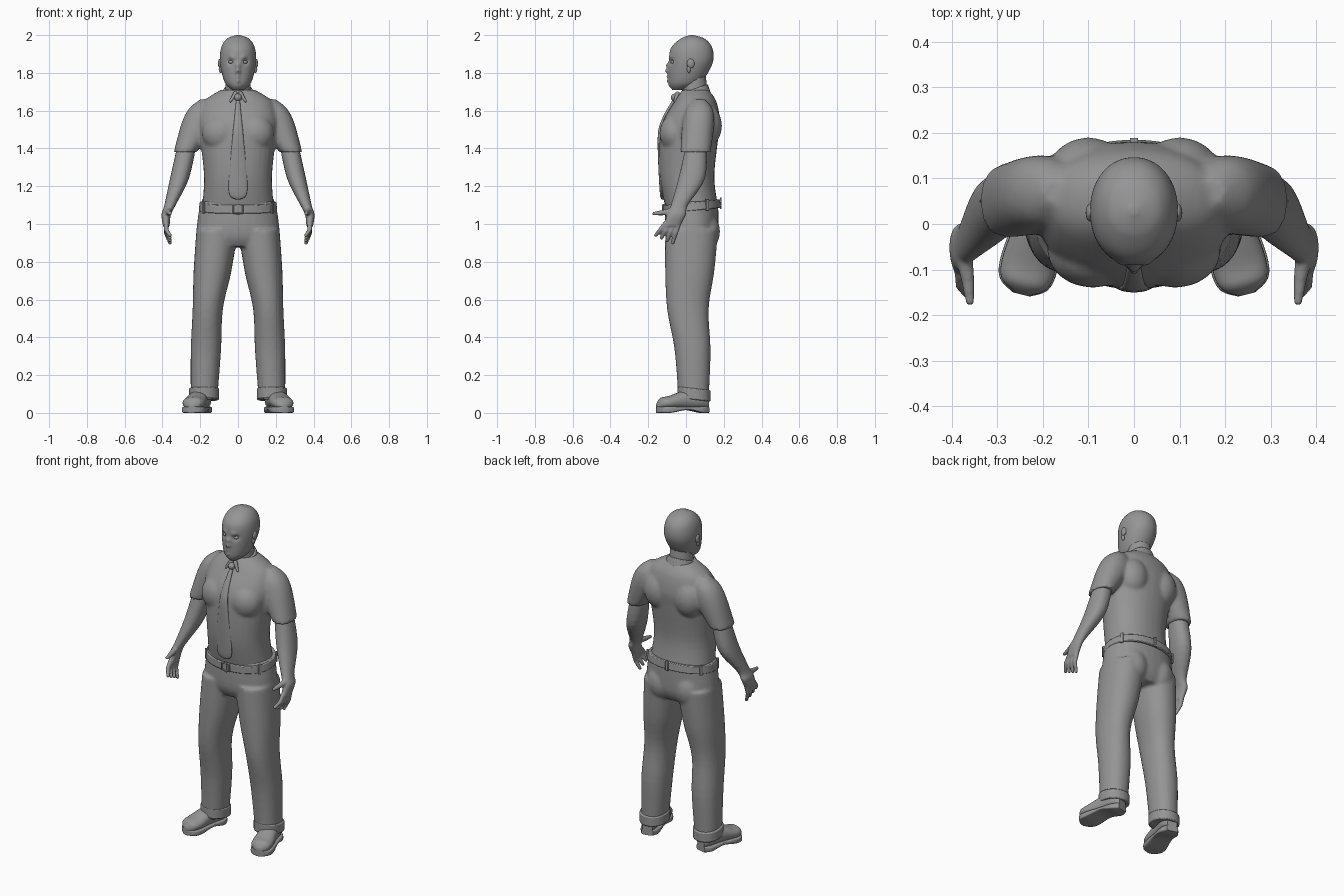
import bpy, bmesh, math
from mathutils import Vector, Matrix

if "Cube" in bpy.data.objects:
    bpy.data.objects.remove(bpy.data.objects["Cube"])

clay = bpy.data.materials.new("clay_grey")
clay.use_nodes = True
clay.diffuse_color = (*[0.3] * 3, 1)
clay.node_tree.nodes["Principled BSDF"].inputs["Base Color"].default_value = clay.diffuse_color


def outline(angle, square):
    """Point on a unit circle, pushed toward a square as the exponent grows."""
    def bulge(value):
        return math.copysign(abs(value) ** (2 / square), value)
    return bulge(math.cos(angle)), bulge(math.sin(angle))


def smooth_path(keys, steps):
    """Catmull-Rom curve through the key cross-sections."""
    keys = [keys[0], *keys, keys[-1]]
    path = []
    for before, start, end, after in zip(keys, keys[1:], keys[2:], keys[3:]):
        leave, arrive = (end - before) / 2, (after - start) / 2
        for step in range(steps):
            t = step / steps
            blend = t * t * (3 - 2 * t)
            path.append(start.lerp(end, blend) + leave * t * (1 - t) ** 2 - arrive * t * t * (1 - t))
    return path + [keys[-1]]


def loft(bm, rings, segments=32, square=2.2, steps=5, tilt=0, matrix=Matrix()):
    """Skin cross-sections given as (height, half width, front, back, optional centre x)."""
    keys = [Vector((*ring, 0)[:5]) for ring in rings]
    loops = []
    for height, width, front, back, centre in smooth_path(keys, steps):
        loop = []
        for index in range(segments):
            u, v = outline(math.tau * index / segments, square)
            depth = (front + back) / 2 + (back - front) / 2 * v
            point = Vector((centre + width * u, depth, height + tilt * v))
            loop.append(bm.verts.new(matrix @ point))
        loops.append(loop)
    for low, high in zip(loops, loops[1:]):
        for index in range(segments):
            bm.faces.new((low[index - 1], low[index], high[index], high[index - 1]))
    bm.faces.new(loops[0])
    bm.faces.new(loops[-1])


def blob(bm, centre, size):
    matrix = Matrix.Translation(centre) @ Matrix.Diagonal((*size, 1))
    bmesh.ops.create_uvsphere(bm, u_segments=24, v_segments=16, radius=1, matrix=matrix)


def limb(bm, points, thick, thin):
    """Tapered round segments with ball joints."""
    points = [Vector(point) for point in points]
    last = len(points) - 1
    radii = [thick + (thin - thick) * index / last for index in range(last + 1)]
    for point, radius in zip(points, radii):
        blob(bm, point, [radius] * 3)
    for start, end, wide, narrow in zip(points, points[1:], radii, radii[1:]):
        along = end - start
        matrix = Matrix.Translation((start + end) / 2) @ along.to_track_quat("Z", "Y").to_matrix().to_4x4()
        bmesh.ops.create_cone(bm, cap_ends=True, segments=16, radius1=wide, radius2=narrow,
                              depth=along.length, matrix=matrix)


def box(bm, centre, size, turn=0):
    matrix = Matrix.Translation(centre) @ Matrix.Rotation(turn, 4, "Z") @ Matrix.Diagonal((*size, 1))
    bmesh.ops.create_cube(bm, size=1, matrix=matrix)


def finish(bm, name, mirror=False, voxel=0, bevel=0):
    """Turn the mesh into a shaded object, optionally mirrored, blended or bevelled."""
    bmesh.ops.recalc_face_normals(bm, faces=bm.faces)
    mesh = bpy.data.meshes.new(name)
    bm.to_mesh(mesh)
    bm.free()
    mesh.materials.append(clay)
    obj = bpy.data.objects.new(name, mesh)
    bpy.context.collection.objects.link(obj)
    bpy.ops.object.select_all(action="DESELECT")
    obj.select_set(True)
    bpy.context.view_layer.objects.active = obj
    bpy.ops.object.shade_smooth_by_angle(angle=math.radians(45))
    if mirror:
        obj.modifiers.new("Mirror", "MIRROR").use_mirror_merge = False
    if voxel:
        remesh = obj.modifiers.new("Blend", "REMESH")
        remesh.mode = "VOXEL"
        remesh.voxel_size = voxel
        remesh.use_smooth_shade = True
        relax = obj.modifiers.new("Relax", "SMOOTH")
        relax.iterations = 3
    if bevel:
        rounding = obj.modifiers.new("Rounding", "BEVEL")
        rounding.width = bevel
        rounding.segments = 2


# Head, with facial relief pushed into the front of the skull
head = bmesh.new()
loft(head, [(1.71, .03, -.07, 0), (1.75, .07, -.09, .08), (1.85, .095, -.09, .14),
            (1.93, .09, -.08, .14), (1.98, .06, -.03, .1), (2, .01, .02, .04)],
     segments=112, square=2.1, steps=12)
relief = {"socket": (.04, 1.86, -.015, .015), "brow": (.03, 1.88, .007, .015),
          "bridge": (0, 1.84, .015, .015), "nose": (0, 1.81, .02, .013),
          "upper lip": (0, 1.78, .01, .01), "lower lip": (0, 1.757, .01, .01),
          "chin": (0, 1.73, .006, .02)}
for vert in head.verts:
    if vert.co.y < 0:
        spot = Vector((abs(vert.co.x), vert.co.z))
        for x, z, height, spread in relief.values():
            distance = (spot - Vector((x, z))).length / spread
            vert.co.y -= height * math.exp(-distance ** 2)
finish(head, "head")

eyes = bmesh.new()
blob(eyes, (.036, -.066, 1.857), (.015, .015, .01))
finish(eyes, "eyes", mirror=True)

ears = bmesh.new()
blob(ears, (.096, .025, 1.85), (.01, .02, .025))
blob(ears, (.092, .015, 1.82), (.01, .01, .02))
finish(ears, "ears", mirror=True)

neck = bmesh.new()
limb(neck, [(0, .05, 1.64), (0, .04, 1.78)], .07, .065)
finish(neck, "neck")

# Shirt body, chest, shoulder blades and short sleeves blended together
shirt = bmesh.new()
loft(shirt, [(1.09, .19, -.11, .17), (1.25, .18, -.14, .15), (1.45, .2, -.14, .17),
             (1.55, .21, -.12, .18), (1.65, .18, -.06, .16), (1.71, .09, -.02, .12)])
for side in (-1, 1):
    blob(shirt, (side * .09, -.06, 1.48), (.1, .08, .1))
    blob(shirt, (side * .1, .11, 1.52), (.09, .08, .11))
    loft(shirt, [(1.38, .06, -.03, .13, side * .28), (1.53, .09, -.02, .15, side * .21),
                 (1.61, .07, 0, .14, side * .19), (1.66, .03, .04, .1, side * .17)])
finish(shirt, "shirt", voxel=.01)

collar = bmesh.new()
loft(collar, [(1.67, .09, -.04, .13), (1.715, .075, -.03, .115)], tilt=.026)
finish(collar, "collar", bevel=.004)

collar_points = bmesh.new()
limb(collar_points, [(.014, -.045, 1.69), (.04, -.06, 1.65)], .012, .006)
finish(collar_points, "collar_points", mirror=True)

# Necktie hanging over the chest
necktie = bmesh.new()
loft(necktie, [(1.13, .01, -.13, -.12), (1.18, .05, -.14, -.12), (1.45, .03, -.15, -.13),
               (1.55, .02, -.13, -.11), (1.66, .01, -.07, -.05)])
blob(necktie, (0, -.06, 1.67), [.02] * 3)
finish(necktie, "necktie")

# Bare arms and hands, with four evenly fanned fingers and a thumb
arms = bmesh.new()
loft(arms, [(.99, .018, -.12, -.03, .38), (1.05, .025, -.1, 0, .38), (1.1, .03, -.08, .01, .36),
            (1.24, .05, -.04, .1, .31), (1.42, .05, 0, .11, .27)])
for finger in range(4):
    fan = finger / 3
    knuckle = Vector((.38, -.11, 1)).lerp(Vector((.38, -.04, 1)), fan)
    tip = Vector((.36, -.16, .94)).lerp(Vector((.36, -.07, .9)), fan)
    bend = knuckle.lerp(tip, .5) + Vector((.01, 0, 0))
    limb(arms, [knuckle, bend, tip], .014, .01)
limb(arms, [(.375, -.06, 1.07), (.365, -.12, 1.06), (.36, -.17, 1.055)], .02, .01)
finish(arms, "arms_and_hands", mirror=True, voxel=.006)

# Trousers: hips, seat and legs blended together
trousers = bmesh.new()
loft(trousers, [(.88, .19, -.08, .14), (.95, .22, -.11, .17), (1.12, .2, -.11, .17)])
for side in (-1, 1):
    blob(trousers, (side * .09, .09, .96), (.09, .09, .11))
    loft(trousers, [(.07, .07, -.04, .12, side * .18), (.33, .08, -.06, .13, side * .17),
                    (.55, .08, -.1, .12, side * .16), (.75, .1, -.11, .15, side * .135),
                    (.97, .11, -.11, .17, side * .11)])
finish(trousers, "trousers", voxel=.01)

cuffs = bmesh.new()
loft(cuffs, [(.07, .08, -.045, .13, .18), (.13, .08, -.045, .13, .18)], tilt=-.01)
finish(cuffs, "trouser_cuffs", mirror=True, bevel=.006)

# Belt, belt loops and buckle
belt = bmesh.new()
loft(belt, [(1.07, .208, -.12, .185), (1.115, .203, -.12, .18)], segments=64, tilt=.016)
finish(belt, "belt", bevel=.004)

belt_loops = bmesh.new()
for index in range(6):
    angle = math.tau * (index + .5) / 6
    u, v = outline(angle, 2.2)
    box(belt_loops, (.207 * u, .032 + .152 * v, 1.093 + .016 * v), (.01, .018, .06), angle)
finish(belt_loops, "belt_loops", bevel=.002)

buckle = bmesh.new()
for side in (-1, 1):
    box(buckle, (0, -.121, 1.077 + side * .02), (.056, .01, .006))
    box(buckle, (side * .025, -.121, 1.077), (.006, .01, .045))
finish(buckle, "buckle", bevel=.001)

# Shoes lofted from heel to toe and turned outward; the soles follow the same outline
place = Matrix.Translation((.18, .115, 0)) @ Matrix.Rotation(math.radians(14), 4, "Z") \
    @ Matrix.Rotation(math.radians(90), 4, "X")
last = [(0, .03, .02, .08), (.04, .05, .02, .12), (.12, .052, .02, .12),
        (.21, .06, .02, .09), (.255, .05, .02, .08), (.278, .015, .02, .05)]
shoes = bmesh.new()
loft(shoes, last, matrix=place)
finish(shoes, "shoes", mirror=True)

soles = bmesh.new()
arch = last[2]
loft(soles, [(ring[0], ring[1] + .004, .015 if ring is arch else 0, .034) for ring in last],
     square=6, matrix=place)
finish(soles, "shoe_soles", mirror=True)
